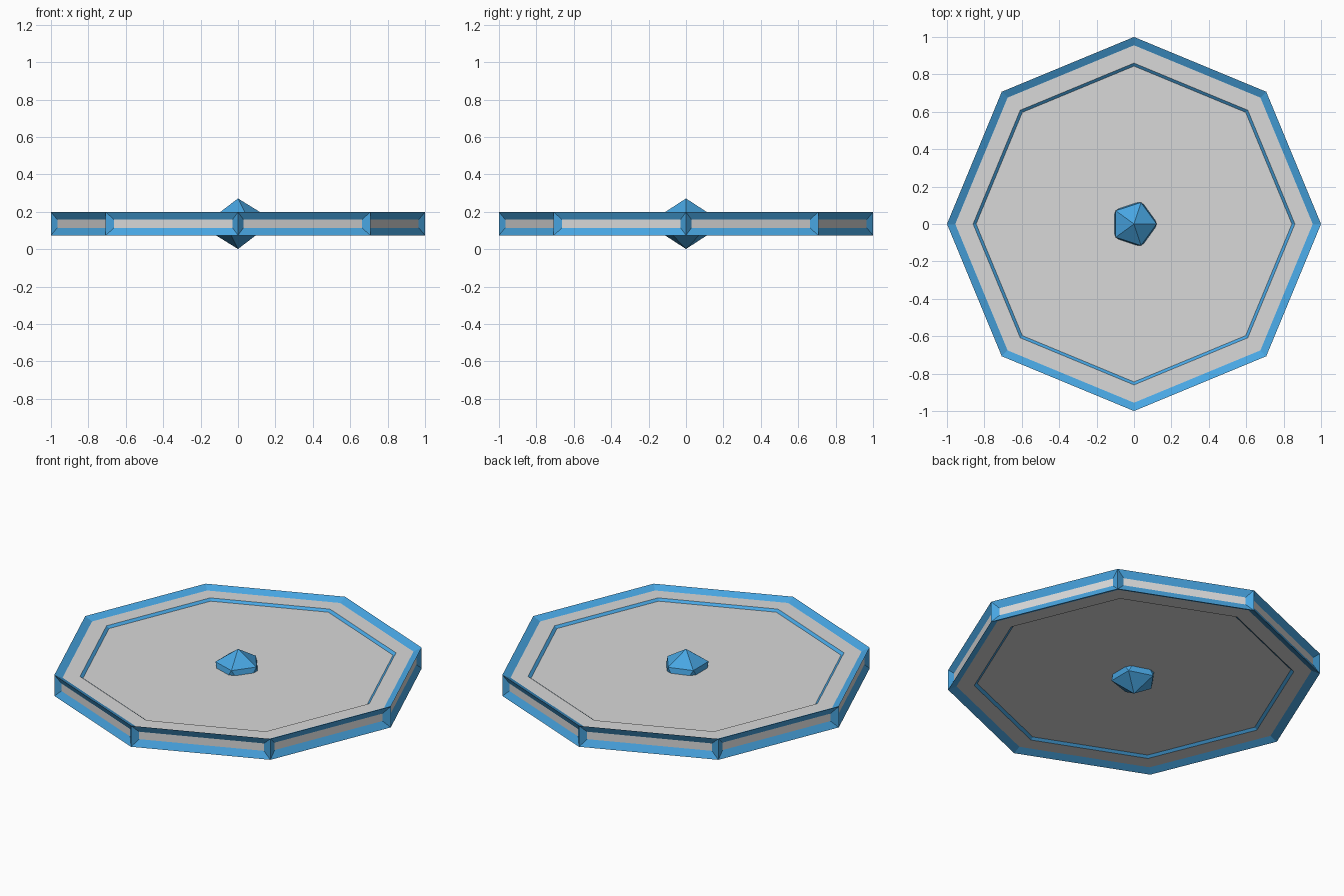
import bpy, bmesh
from mathutils import Matrix

if "Cube" in bpy.data.objects:
    bpy.data.objects.remove(bpy.data.objects["Cube"])

MID, HALF = 0.136, 0.062  # centre height and half thickness of the plate


def material(name, rgb):
    m = bpy.data.materials.new(name)
    m.use_nodes = True
    m.diffuse_color = (*rgb, 1)
    m.node_tree.nodes["Principled BSDF"].inputs["Base Color"].default_value = (*rgb, 1)
    return m


grey = material("light grey", (0.69, 0.69, 0.69))
blue = material("bright blue", (0.065, 0.38, 0.76))


def add_object(name, bm, mats):
    mesh = bpy.data.meshes.new(name)
    bm.to_mesh(mesh)
    bm.free()
    for m in mats:
        mesh.materials.append(m)
    obj = bpy.data.objects.new(name, mesh)
    obj.location.z = MID
    bpy.context.collection.objects.link(obj)


def recess(bm, faces, width, depth, slope_mat):
    """Inset each face, sink it, and colour the surrounding slope."""
    result = bmesh.ops.inset_individual(
        bm, faces=faces, thickness=width, depth=-depth, use_even_offset=True)
    for f in result["faces"]:
        f.material_index = slope_mat


# Octagonal plate: every face sunk behind a blue sloped rim
bm = bmesh.new()
bmesh.ops.create_cone(bm, cap_ends=True, segments=8, radius1=1, radius2=1, depth=2 * HALF)
caps = [f for f in bm.faces if abs(f.normal.z) > 0.9]
sides = [f for f in bm.faces if abs(f.normal.z) < 0.1]
recess(bm, caps, 0.041, 0.02, 1)
recess(bm, sides, 0.04, 0.02, 1)

# Second, thinner step on the top and bottom
recess(bm, caps, 0.088, 0, 0)
recess(bm, caps, 0.015, 0.012, 1)
add_object("octagonal_plate", bm, [grey, blue])

# Faceted gem through the centre
bm = bmesh.new()
bmesh.ops.create_icosphere(bm, subdivisions=1, radius=0.135, matrix=Matrix.Identity(4))
add_object("centre_gem", bm, [blue])
